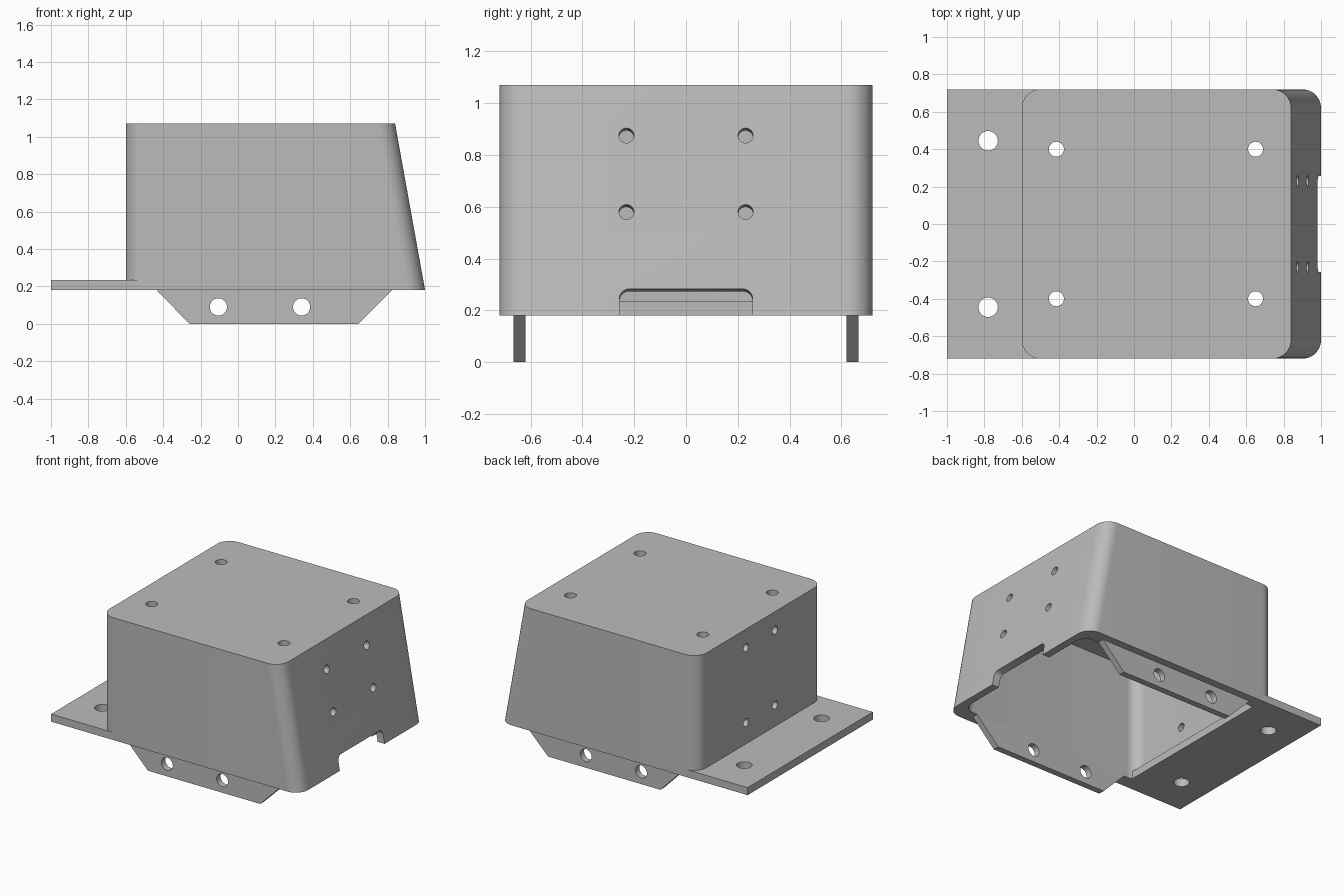
import bpy, bmesh, math
from mathutils import Vector

cube = bpy.data.objects.get("Cube")
if cube:
    bpy.data.objects.remove(cube, do_unlink=True)

grey = bpy.data.materials.new("plain_grey")
grey.use_nodes = True
grey.diffuse_color = (0.5, 0.5, 0.5, 1)
grey.node_tree.nodes["Principled BSDF"].inputs["Base Color"].default_value = (0.5, 0.5, 0.5, 1)

BASE, TOP, HALF, WALL = 0.18, 1.07, 0.72, 0.055
PLATE_TOP = BASE + WALL
SLOPE = 0.16 / (TOP - BASE)          # lean of the slanted wall


def loft(name, lower, upper):
    """Solid between two matching closed loops of points."""
    bm = bmesh.new()
    a = [bm.verts.new(p) for p in lower]
    b = [bm.verts.new(p) for p in upper]
    bm.faces.new(a)
    bm.faces.new(b)
    for i in range(len(a)):
        j = (i + 1) % len(a)
        bm.faces.new((a[i], a[j], b[j], b[i]))
    bmesh.ops.recalc_face_normals(bm, faces=bm.faces)
    mesh = bpy.data.meshes.new(name)
    bm.to_mesh(mesh)
    bm.free()
    mesh.materials.append(grey)
    obj = bpy.data.objects.new(name, mesh)
    bpy.context.collection.objects.link(obj)
    return obj


def rounded(x0, x1, half, z, r, steps=12):
    pts = []
    corners = ((x1 - r, half - r), (x0 + r, half - r), (x0 + r, r - half), (x1 - r, r - half))
    for q, (cx, cy) in enumerate(corners):
        for i in range(steps + 1):
            a = math.pi / 2 * (q + i / steps)
            pts.append((cx + r * math.cos(a), cy + r * math.sin(a), z))
    return pts


def block(name, x0, x1, y0, y1, z0, z1):
    ring = [(x0, y0), (x1, y0), (x1, y1), (x0, y1)]
    return loft(name, [(x, y, z0) for x, y in ring], [(x, y, z1) for x, y in ring])


def drill(centre, axis, radius, length=0.3):
    """Round cutter along an axis."""
    axis = Vector(axis).normalized()
    side = axis.orthogonal().normalized()
    up = axis.cross(side)
    turn = [math.tau * i / 32 for i in range(32)]
    ring = [Vector(centre) + radius * (side * math.cos(a) + up * math.sin(a)) for a in turn]
    return loft("cutter", [p - axis * length / 2 for p in ring], [p + axis * length / 2 for p in ring])


def cut(obj, cutters):
    for c in cutters:
        mod = obj.modifiers.new("cut", "BOOLEAN")
        mod.operation, mod.solver, mod.object = "DIFFERENCE", "EXACT", c
    dg = bpy.context.evaluated_depsgraph_get()
    mesh = bpy.data.meshes.new_from_object(obj.evaluated_get(dg))
    obj.modifiers.clear()
    obj.data = mesh
    for c in cutters:
        bpy.data.objects.remove(c, do_unlink=True)


# Hollow housing, open underneath, with one leaning wall
housing = loft("housing", rounded(-0.6, 1.0, HALF, BASE, 0.1),
               rounded(-0.6, 0.84, HALF, TOP, 0.1))
low, high = BASE - 0.05, TOP - WALL
cavity = loft("cavity", rounded(-0.6 + WALL, 1 - WALL - SLOPE * (low - BASE), 0.62, low, 0.08),
              rounded(-0.6 + WALL, 1 - WALL - SLOPE * (high - BASE), 0.62, high, 0.08))
cutters = [cavity]
lean = Vector((1, 0, SLOPE))
for s in (-1, 1):
    cutters += [drill((x, s * 0.4, TOP), (0, 0, 1), 0.04) for x in (-0.415, 0.65)]
    cutters += [drill((1 - SLOPE * (z - BASE), s * 0.23, z), lean, 0.029) for z in (0.58, 0.875)]
    cutters += [drill((-0.6, s * 0.167, z), (1, 0, 0), 0.029) for z in (0.39, 0.935)]

# Cable slot with rounded upper corners at the foot of the leaning wall
slot, r = [(-0.257, BASE - 0.1), (0.257, BASE - 0.1)], 0.04
for i in range(17):
    a = math.pi * i / 16
    side = 1 if i < 8 else -1
    if i == 8:
        continue
    slot.append((side * (0.257 - r) + r * math.cos(a), 0.285 - r + r * math.sin(a)))
cutters.append(loft("slot", [(0.85, y, z - 0.14 * SLOPE) for y, z in slot],
                    [(1.1, y, z + 0.11 * SLOPE) for y, z in slot]))
cut(housing, cutters)

# Mounting flange
flange = block("mounting_flange", -1.0, -0.5, -HALF, HALF, BASE, PLATE_TOP)
cut(flange, [drill((-0.78, s * 0.445, BASE), (0, 0, 1), 0.052) for s in (-1, 1)])

# Hanging side tabs
outline = [(-0.435, BASE), (-0.26, 0), (0.645, 0), (0.825, BASE)]
tabs = []
for s, name in ((-1, "front_tab"), (1, "back_tab")):
    tab = loft(name, [(x, s * 0.62, z) for x, z in outline], [(x, s * 0.665, z) for x, z in outline])
    cut(tab, [drill((x, s * 0.64, 0.09), (0, 1, 0), 0.046) for x in (-0.105, 0.34)])
    tabs.append(tab)

bpy.ops.object.select_all(action="DESELECT")
for obj in [housing, flange] + tabs:
    obj.select_set(True)
bpy.context.view_layer.objects.active = housing
bpy.ops.object.shade_smooth_by_angle(angle=math.radians(30))
